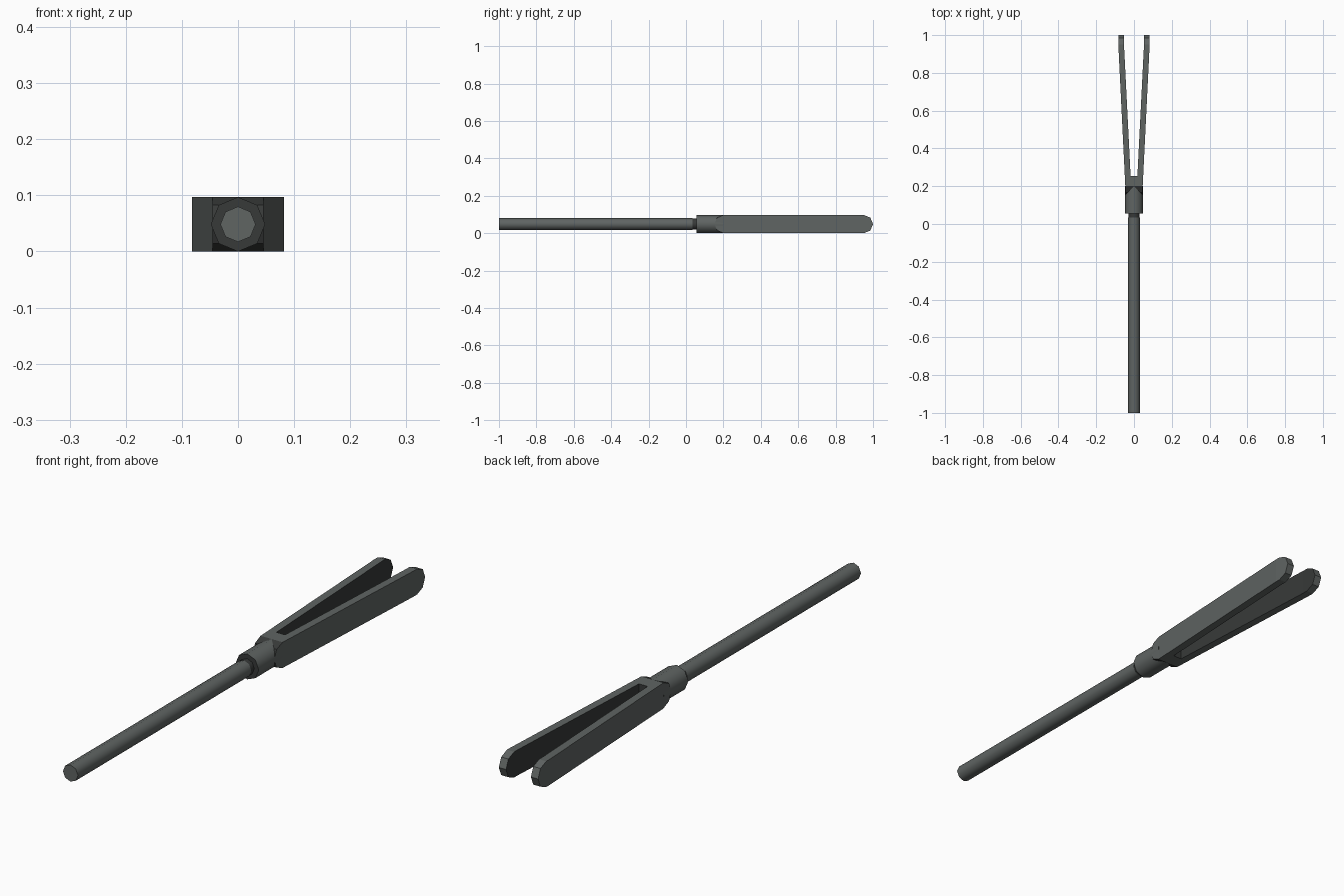
import bpy, bmesh, math
from mathutils import Matrix

if "Cube" in bpy.data.objects:
    bpy.data.objects.remove(bpy.data.objects["Cube"])

ZC = 0.0485   # height of the tool's axis
R = 0.0485    # half height of the fork and collar


def material(name, rgb):
    m = bpy.data.materials.new(name)
    m.diffuse_color = (*rgb, 1)
    m.use_nodes = True
    m.node_tree.nodes["Principled BSDF"].inputs["Base Color"].default_value = m.diffuse_color
    return m


GREY = material("steel grey", (0.115, 0.128, 0.124))
DARK = material("dark grey", (0.038, 0.041, 0.040))


def finish(name, bm, dark_rule):
    bmesh.ops.recalc_face_normals(bm, faces=bm.faces)
    bm.normal_update()
    for f in bm.faces:
        f.material_index = 1 if dark_rule(f) else 0
    me = bpy.data.meshes.new(name)
    bm.to_mesh(me)
    bm.free()
    me.materials.append(GREY)
    me.materials.append(DARK)
    ob = bpy.data.objects.new(name, me)
    bpy.context.collection.objects.link(ob)
    return ob


def bar(name, y0, y1, r, dark_rule):
    """Eight-sided bar along y with a corner at the top, smooth sides."""
    bm = bmesh.new()
    bmesh.ops.create_cone(bm, cap_ends=True, segments=8, radius1=r, radius2=r,
                          depth=y1 - y0)
    bm.transform(Matrix.Translation((0, (y0 + y1) / 2, ZC))
                 @ Matrix.Rotation(math.pi / 2, 4, 'X'))
    for f in bm.faces:
        f.smooth = len(f.verts) == 4
    return finish(name, bm, dark_rule)


def loft(name, sections, dark_rule):
    """Rectangular sections (y, inner x, outer x, half height) joined along y."""
    bm = bmesh.new()
    rings = []
    for y, xi, xo, h in sections:
        rings.append([bm.verts.new((x, y, ZC + z)) for x, z in
                      ((xi, -h), (xo, -h), (xo, h), (xi, h))])
    for a, b in zip(rings, rings[1:]):
        for i in range(4):
            j = (i + 1) % 4
            bm.faces.new((a[i], a[j], b[j], b[i]))
    bm.faces.new(rings[0])
    bm.faces.new(rings[-1])
    bmesh.ops.remove_doubles(bm, verts=bm.verts, dist=1e-5)
    return finish(name, bm, dark_rule)


# Handle rod, dark neck and collar
bar("handle_rod", -1.0, 0.035, 0.0315, lambda f: False)
bar("neck", 0.035, 0.07, 0.030, lambda f: True)
bar("collar", 0.055, 0.2, R, lambda f: abs(f.normal.y) > 0.9)

# Side outline: octagonal round ends
K = R * math.sqrt(0.5)
Y0, Y1 = 0.152, 1.0
THROAT, BEND = 0.255, 0.93


def outer(y):
    return 0.045 + 0.037 * min(max((y - 0.18) / (BEND - 0.18), 0), 1)


def inner(y):
    return 0.018 + 0.034 * min(max((y - THROAT) / (BEND - THROAT), 0), 1)


near = [(Y0, 0), (Y0 + R - K, K), (Y0 + R, R), (THROAT, R)]
far = [(BEND, R), (Y1 - R, R), (Y1 - R + K, K), (Y1, 0)]

# Two spreading prongs with dark inner faces and dark near ends
for side, s in (("left", -1), ("right", 1)):
    loft(side + "_prong",
         [(y, s * inner(y), s * outer(y), h) for y, h in near + far],
         lambda f, s=s: f.normal.x * s < -0.9 or f.normal.y < -0.3)

# Bridge joining the prongs at the throat
loft("bridge", [(y, -0.018, 0.018, h) for y, h in near],
     lambda f: abs(f.normal.y) > 0.3)
